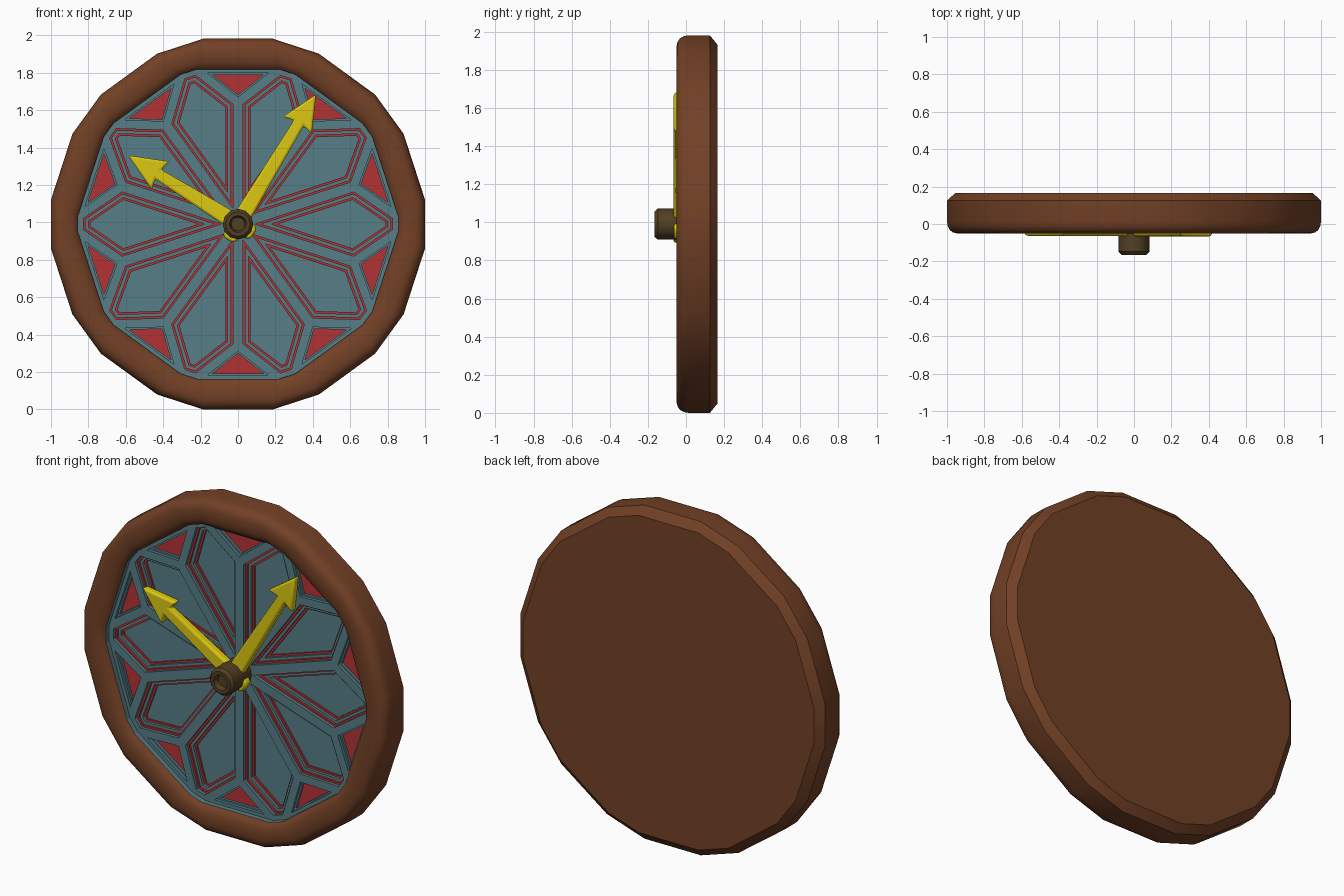
import bpy, bmesh, math
from mathutils import Vector

if "Cube" in bpy.data.objects:
    bpy.data.objects.remove(bpy.data.objects["Cube"])

CZ = 0.991          # height of the clock centre
N = 10              # petals


def material(name, rgb):
    m = bpy.data.materials.new(name)
    m.diffuse_color = (*rgb, 1)
    m.use_nodes = True
    m.node_tree.nodes["Principled BSDF"].inputs["Base Color"].default_value = m.diffuse_color
    return m


BROWN = material("brown wood", (0.17, 0.052, 0.019))
TEAL = material("dull teal", (0.09, 0.21, 0.24))
RED = material("red", (0.45, 0.032, 0.036))
YELLOW = material("yellow", (0.72, 0.58, 0.006))
DARK = material("dark bronze", (0.085, 0.05, 0.016))


def finish(bm, name, mats, angle=None):
    me = bpy.data.meshes.new(name)
    bm.to_mesh(me)
    bm.free()
    ob = bpy.data.objects.new(name, me)
    bpy.context.collection.objects.link(ob)
    for m in mats:
        me.materials.append(m)
    if angle:
        bpy.ops.object.select_all(action='DESELECT')
        ob.select_set(True)
        bpy.context.view_layer.objects.active = ob
        bpy.ops.object.shade_smooth_by_angle(angle=math.radians(angle))
    return ob


def loop(bm, pts, y):
    return [bm.verts.new((p[0], y, p[1] + CZ)) for p in pts]


def bridge(bm, a, b, mat=0):
    n = len(a)
    for i in range(n):
        j = (i + 1) % n
        bm.faces.new((a[i], a[j], b[j], b[i])).material_index = mat


def polar(r, deg):
    t = math.radians(deg)
    return Vector((r * math.cos(t), r * math.sin(t)))


def turn(p, deg):
    t = math.radians(deg)
    return Vector((p[0] * math.cos(t) - p[1] * math.sin(t),
                   p[0] * math.sin(t) + p[1] * math.cos(t)))


def inset(pts, d):
    """Shrink a counter-clockwise polygon by distance d."""
    out, n = [], len(pts)
    for i in range(n):
        e1 = (pts[i] - pts[i - 1]).normalized()
        e2 = (pts[(i + 1) % n] - pts[i]).normalized()
        n1, n2 = Vector((-e1.y, e1.x)), Vector((-e2.y, e2.x))
        out.append(pts[i] + (n1 + n2) * (d / (1 + n1.dot(n2))))
    return out


# Ten-sided rim with cut corners
outer, opening = [], []
for k in range(N):
    for s in (-1, 1):
        outer.append(polar(1.0084, 36 * k + s * 7.4))
        opening.append(turn(Vector((0.855, s * 0.045)), 36 * k))

bm = bmesh.new()
profile = [(0.30, 0.165), (0, 0.125), (0, 0.015), (0.03, -0.012), (0.10, -0.032),
           (0.22, -0.045), (0.36, -0.05), (0.6, -0.05), (0.78, -0.045),
           (0.91, -0.035), (1.0, -0.018)]
loops = [loop(bm, [o.lerp(i, t) for o, i in zip(outer, opening)], y) for t, y in profile]
bm.faces.new(loops[0][::-1])
for a, b in zip(loops, loops[1:]):
    bridge(bm, a, b)
finish(bm, "rim", [BROWN], 35)

# Tracery face: stepped pockets that tile the opening
FY = 0.012
bm = bmesh.new()
bridge(bm, loop(bm, opening, -0.018), loop(bm, opening, FY))


def pocket(pts, steps, floor_mat):
    prev = loop(bm, pts, FY)
    for d, y, mat in steps:
        cur = loop(bm, inset(pts, d), y)
        bridge(bm, prev, cur, mat)
        prev = cur
    bm.faces.new(prev).material_index = floor_mat


petal = [Vector((0, 0)), polar(0.655, -18), Vector((0.855, -0.045)),
         Vector((0.855, 0.045)), polar(0.655, 18)]
corner = [polar(0.655, 18), Vector((0.855, 0.045)), turn((0.855, -0.045), 36)]
petal_steps = [(0.028, FY, 0), (0.028, 0.03, 0), (0.039, 0.03, 1), (0.039, 0.042, 1),
               (0.055, 0.042, 0), (0.055, 0.058, 0), (0.066, 0.058, 1), (0.066, 0.068, 1)]
corner_steps = [(0.02, FY, 0), (0.02, 0.03, 0), (0.029, 0.03, 0), (0.029, 0.045, 0)]
for k in range(N):
    pocket([turn(p, 36 * k) for p in petal], petal_steps, 0)
    pocket([turn(p, 36 * k) for p in corner], corner_steps, 1)
bmesh.ops.remove_doubles(bm, verts=bm.verts, dist=1e-5)
finish(bm, "tracery_face", [TEAL, RED])


# Arrow hands: extruded outline with softened edges
def hand(name, deg, length, head, y0, y1):
    b = length - head
    half = [(-0.10, 0.028), (-0.075, 0.045), (0.05, 0.045), (b, 0.03), (b - 0.015, 0.09)]
    pts = [(x, -w) for x, w in half] + [(length, 0)] + half[::-1]
    pts = [turn(p, deg) for p in pts]
    bm = bmesh.new()
    front, back = loop(bm, pts, y0), loop(bm, pts, y1)
    bm.faces.new(front)
    bm.faces.new(back[::-1])
    bridge(bm, back, front)
    bmesh.ops.recalc_face_normals(bm, faces=bm.faces)
    ob = finish(bm, name, [YELLOW], 50)
    m = ob.modifiers.new("soft_edges", 'BEVEL')
    m.width, m.segments = 0.012, 2


hand("minute_hand", 59, 0.81, 0.18, -0.066, -0.015)
hand("hour_hand", 148, 0.693, 0.19, -0.064, -0.013)

# Hub with a socket in its end
bm = bmesh.new()
rings = [loop(bm, [polar(r, 30 * i) for i in range(12)], y) for r, y in
         [(0.082, 0.03), (0.082, -0.148), (0.066, -0.165), (0.046, -0.165), (0.036, -0.135)]]
for a, b in zip(rings, rings[1:]):
    bridge(bm, a, b)
bm.faces.new(rings[-1])
bm.faces.new(rings[0][::-1])
finish(bm, "hub", [DARK], 35)
